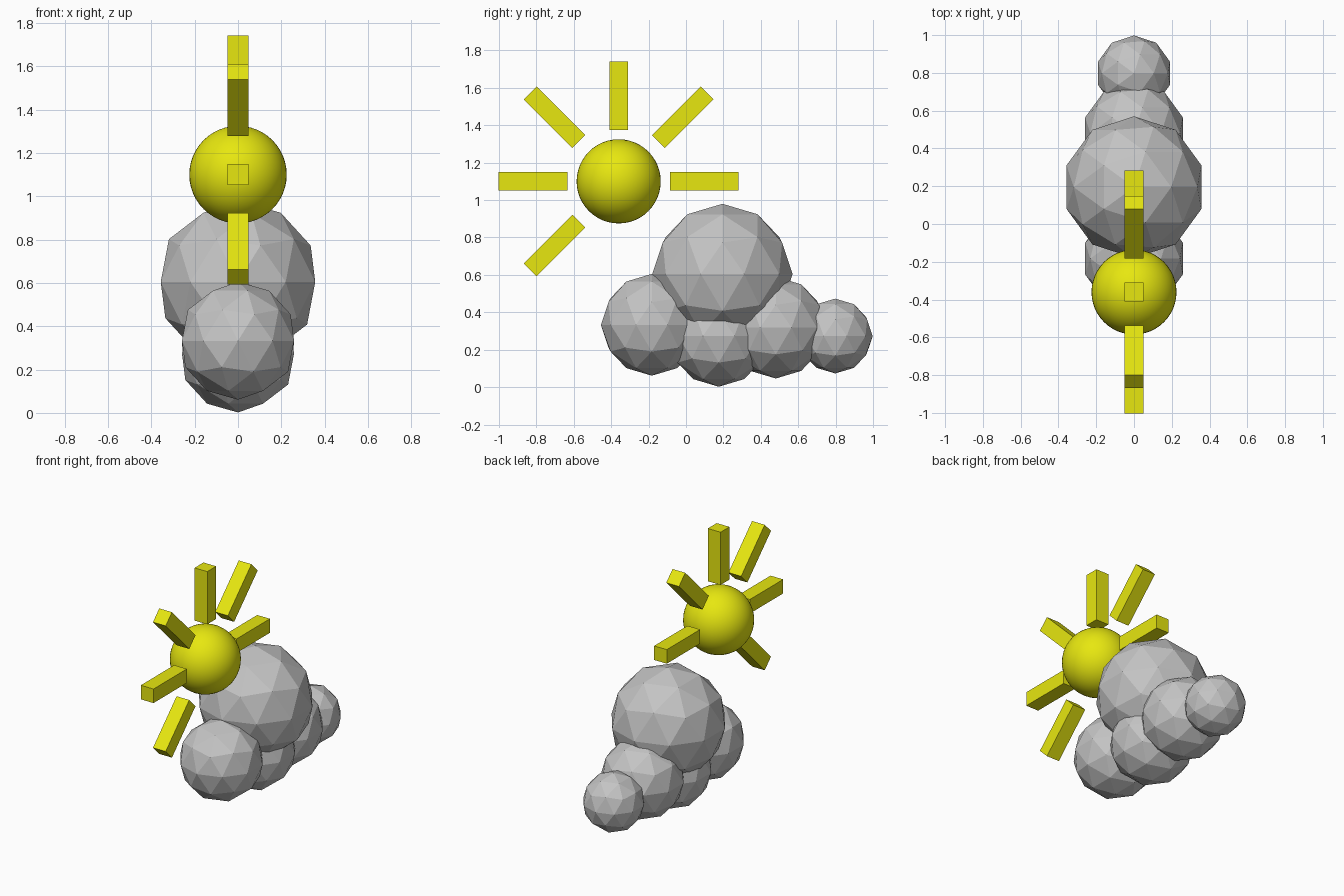
import bpy
import math

cube = bpy.data.objects.get("Cube")
if cube:
    bpy.data.objects.remove(cube, do_unlink=True)


def make_material(name, rgb):
    mat = bpy.data.materials.new(name)
    mat.use_nodes = True
    color = (*rgb, 1)
    mat.diffuse_color = color
    mat.node_tree.nodes["Principled BSDF"].inputs["Base Color"].default_value = color
    return mat


yellow = make_material("sun_yellow", (0.8, 0.8, 0.005))
grey = make_material("cloud_grey", (0.55, 0.55, 0.55))


def finish(name, mat):
    obj = bpy.context.object
    obj.name = name
    obj.data.materials.append(mat)
    return obj


# Faceted cloud puffs: name, y, z, radius
puffs = [
    ("large_puff", 0.195, 0.605, 0.375),
    ("front_puff", -0.183, 0.333, 0.272),
    ("bottom_puff", 0.175, 0.274, 0.272),
    ("rear_puff", 0.48, 0.318, 0.272),
    ("tail_puff", 0.798, 0.273, 0.2),
]
for name, y, z, radius in puffs:
    bpy.ops.mesh.primitive_ico_sphere_add(subdivisions=2, radius=radius, location=(0, y, z))
    finish("cloud_" + name, grey)

# Smooth sun ball
SUN_Y, SUN_Z = -0.36, 1.1
bpy.ops.mesh.primitive_uv_sphere_add(segments=48, ring_count=24, radius=0.225,
                                     location=(0, SUN_Y, SUN_Z))
finish("sun_ball", yellow)
bpy.ops.object.shade_smooth()

# Square rays around the sun; the diagonal ones sit slightly further out
for angle in (0, 45, 90, 135, 180, 225):
    a = math.radians(angle)
    dist = 0.485 if angle % 90 else 0.458
    bpy.ops.mesh.primitive_cube_add(
        size=1, rotation=(a, 0, 0),
        location=(0, SUN_Y + dist * math.cos(a), SUN_Z + dist * math.sin(a)))
    ray = finish(f"sun_ray_{angle}", yellow)
    ray.scale = (0.098, 0.368, 0.098)
